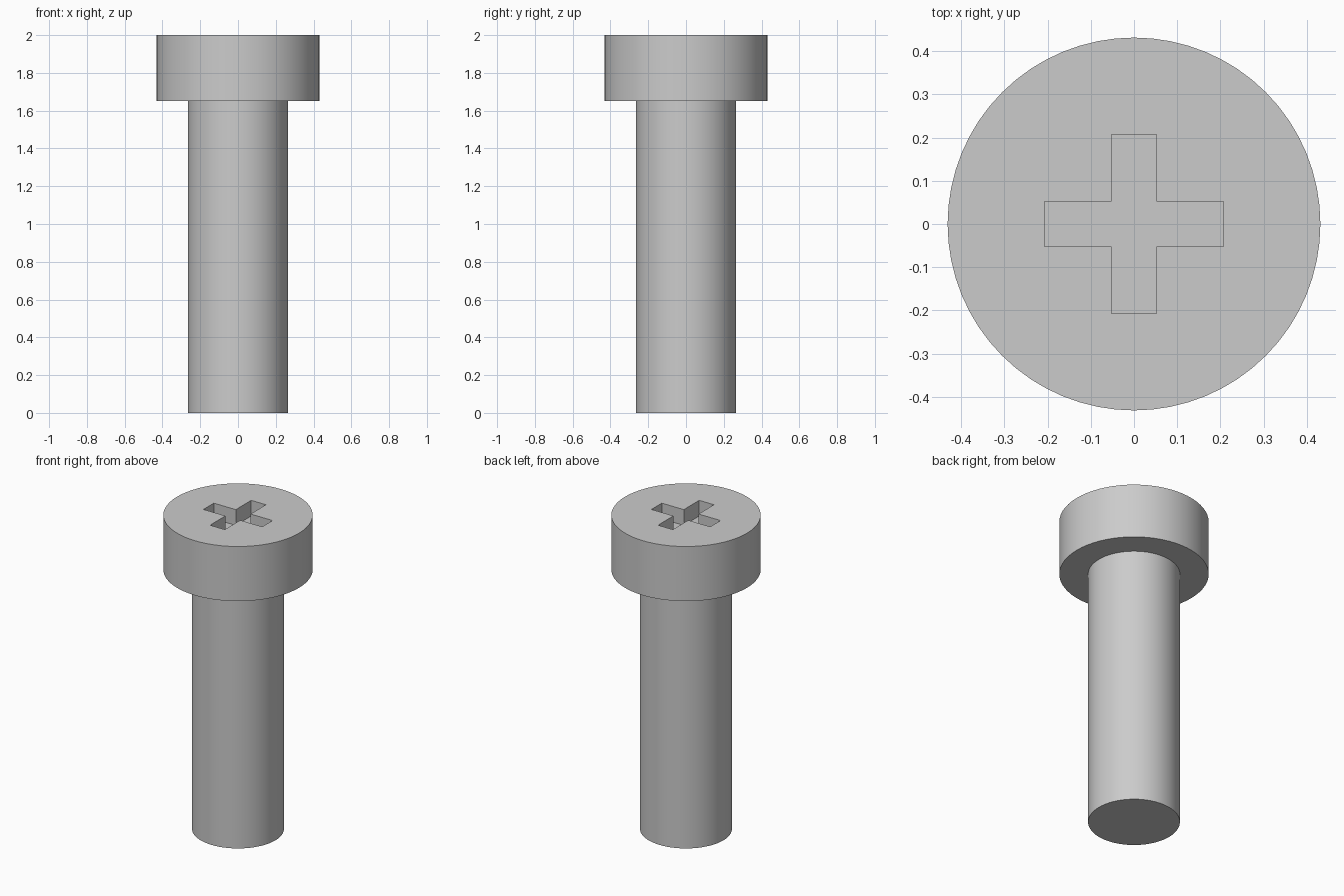
import bpy
import bmesh
import math

HEAD_R, SHAFT_R = 0.431, 0.265
HEAD_Z, TOP_Z = 1.652, 2.0
ARM, HALF_W, DEPTH = 0.207, 0.052, 0.1
SIDES = 64

cube = bpy.data.objects.get("Cube")
if cube:
    bpy.data.objects.remove(cube, do_unlink=True)

steel = bpy.data.materials.new("steel_grey")
steel.use_nodes = True
grey = (0.6, 0.6, 0.6, 1)
steel.diffuse_color = grey
steel.node_tree.nodes["Principled BSDF"].inputs["Base Color"].default_value = grey


def make_object(name, bm):
    bmesh.ops.recalc_face_normals(bm, faces=bm.faces)
    mesh = bpy.data.meshes.new(name)
    bm.to_mesh(mesh)
    bm.free()
    mesh.materials.append(steel)
    obj = bpy.data.objects.new(name, mesh)
    bpy.context.collection.objects.link(obj)
    return obj


def extrude_up(bm, face, height):
    """Extrude a face along z and return the new top face."""
    new = bmesh.ops.extrude_face_region(bm, geom=[face])["geom"]
    verts = [g for g in new if isinstance(g, bmesh.types.BMVert)]
    bmesh.ops.translate(bm, verts=verts, vec=(0, 0, height))
    return next(g for g in new if isinstance(g, bmesh.types.BMFace))


# Screw body: shaft with a wider round head, one closed solid
bm = bmesh.new()
ring = bmesh.ops.create_circle(bm, cap_ends=True, segments=SIDES, radius=SHAFT_R)
cap = extrude_up(bm, bm.faces[:][0], HEAD_Z)
flange = extrude_up(bm, cap, 0)
s = HEAD_R / SHAFT_R
bmesh.ops.scale(bm, verts=flange.verts[:], vec=(s, s, 1))
extrude_up(bm, flange, TOP_Z - HEAD_Z)

# Keep one bottom cap and drop any inner leftover discs
inner = [f for f in bm.faces if len(f.verts) == SIDES
         and 0.01 < f.calc_center_median().z < TOP_Z - 0.01]
bmesh.ops.delete(bm, geom=inner, context="FACES_ONLY")
if any(e.is_boundary for e in bm.edges):
    bmesh.ops.holes_fill(bm, edges=[e for e in bm.edges if e.is_boundary], sides=0)
screw = make_object("screw_body", bm)

# Cross-shaped driver recess, outlined by turning one corner four times
bm = bmesh.new()
corner = [(HALF_W, HALF_W), (HALF_W, ARM), (-HALF_W, ARM)]
points = []
for i in range(4):
    c, n = math.cos(i * math.pi / 2), math.sin(i * math.pi / 2)
    points += [(x * c - y * n, x * n + y * c, TOP_Z - DEPTH) for x, y in corner]
cross = bm.faces.new([bm.verts.new(p) for p in points])
bottom = cross.copy()
extrude_up(bm, cross, 2 * DEPTH)
bmesh.ops.remove_doubles(bm, verts=bm.verts[:], dist=0.0001)
cutter = make_object("recess_cutter", bm)
cutter.hide_render = True

bpy.ops.object.select_all(action="DESELECT")
bpy.context.view_layer.objects.active = screw
screw.select_set(True)
cut = screw.modifiers.new("driver_recess", "BOOLEAN")
cut.operation = "DIFFERENCE"
cut.solver = "EXACT"
cut.object = cutter
bpy.ops.object.modifier_apply(modifier=cut.name)
bpy.data.objects.remove(cutter, do_unlink=True)

# Smooth round sides with crisp rims
bpy.ops.object.shade_smooth_by_angle(angle=math.radians(30))
